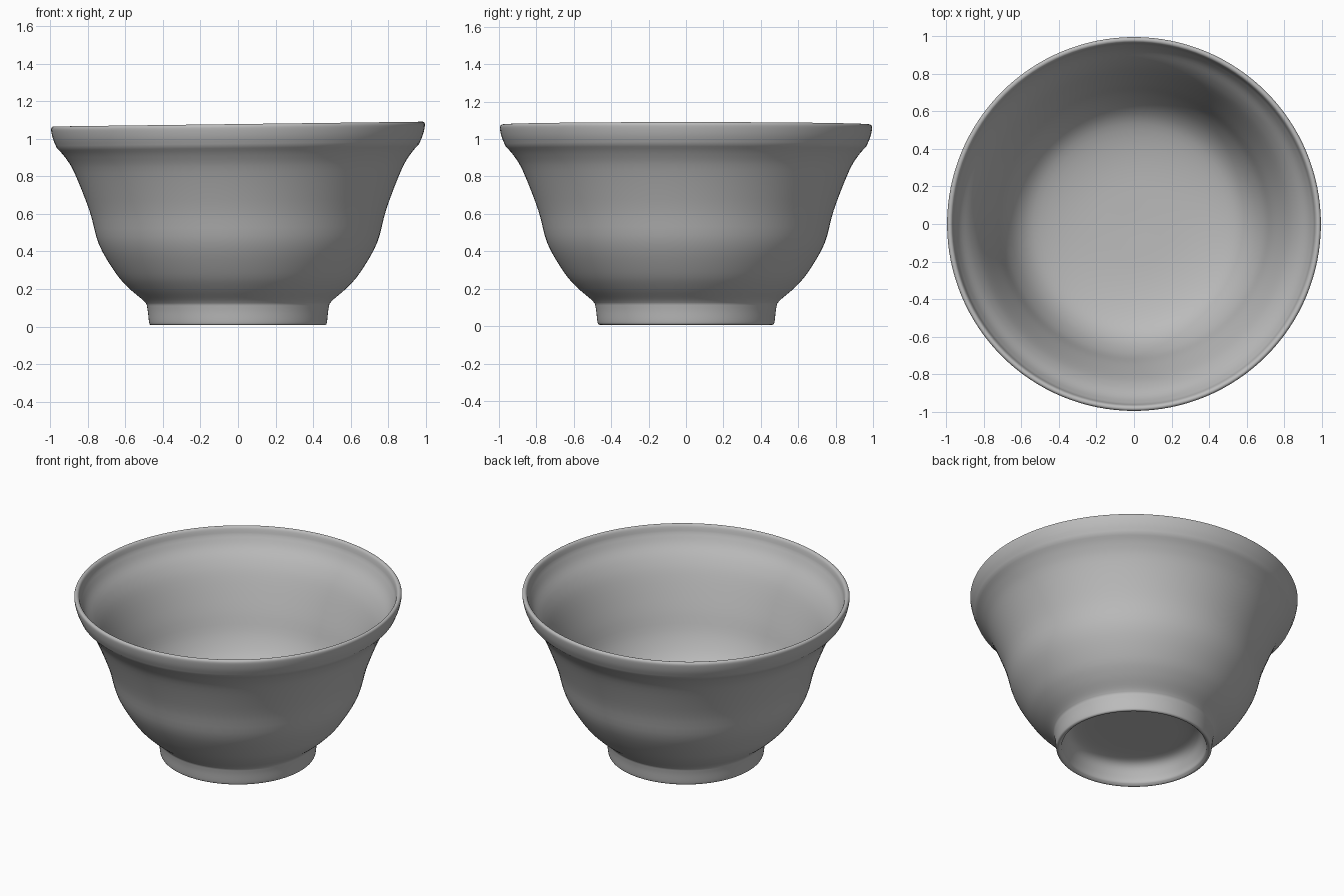
import bpy, bmesh, math
from mathutils import Vector

cube = bpy.data.objects.get("Cube")
if cube:
    bpy.data.objects.remove(cube, do_unlink=True)

# Grey glaze
glaze = bpy.data.materials.new("grey_glaze")
glaze.use_nodes = True
grey = (0.5, 0.5, 0.5, 1)
glaze.diffuse_color = grey
glaze.node_tree.nodes["Principled BSDF"].inputs["Base Color"].default_value = grey

# Sections of the wall as (radius, height), from the underside round to the inner floor
underside = [(0, 0.15), (0.2, 0.15), (0.34, 0.145), (0.4, 0.12), (0.43, 0.06), (0.44, 0.02)]
foot = [(0.44, 0.02), (0.455, 0.008), (0.468, 0.01), (0.474, 0.025), (0.48, 0.08), (0.487, 0.12)]
outside = [(0.487, 0.12), (0.51, 0.145), (0.58, 0.205), (0.65, 0.285), (0.74, 0.44),
           (0.79, 0.62), (0.87, 0.825), (0.92, 0.91), (0.965, 0.962)]
rim = [(0.965, 0.962), (0.985, 1.01), (0.995, 1.055), (0.992, 1.073), (0.98, 1.078),
       (0.967, 1.068), (0.957, 1.03)]
inside = [(0.957, 1.03), (0.925, 0.97), (0.87, 0.9), (0.82, 0.81), (0.745, 0.62),
          (0.69, 0.46), (0.61, 0.335), (0.5, 0.265), (0.3, 0.225), (0, 0.215)]


def smooth_curve(points, steps=4):
    """Catmull-Rom curve through the points."""
    pts = [Vector((r, 0, z)) for r, z in points]
    pts = [2 * pts[0] - pts[1]] + pts + [2 * pts[-1] - pts[-2]]
    out = []
    for a, b, c, d in zip(pts, pts[1:], pts[2:], pts[3:]):
        for i in range(steps):
            t = i / steps
            out.append(0.5 * (2 * b + (c - a) * t + (2 * a - 5 * b + 4 * c - d) * t * t
                              + (3 * b - a - 3 * c + d) * t ** 3))
    return out + [pts[-2]]


# Turn the profile about the vertical axis
bm = bmesh.new()
profile = [p for part in (underside, foot, outside, rim, inside) for p in smooth_curve(part)]
verts = [bm.verts.new(p) for p in profile]
edges = [bm.edges.new(pair) for pair in zip(verts, verts[1:])]
bmesh.ops.spin(bm, geom=verts + edges, cent=(0, 0, 0), axis=(0, 0, 1),
               angle=math.tau, steps=128, use_merge=False)
bmesh.ops.remove_doubles(bm, verts=bm.verts, dist=0.0001)
bmesh.ops.recalc_face_normals(bm, faces=bm.faces)

# Hand-thrown lean: the rim rises slightly toward one side
for v in bm.verts:
    v.co.z += 0.012 * v.co.x * max(0, v.co.z)

mesh = bpy.data.meshes.new("bowl")
bm.to_mesh(mesh)
bm.free()
mesh.materials.append(glaze)
bowl = bpy.data.objects.new("bowl", mesh)
bpy.context.collection.objects.link(bowl)
bpy.context.view_layer.objects.active = bowl
bowl.select_set(True)
bpy.ops.object.shade_smooth_by_angle(angle=math.radians(50))
